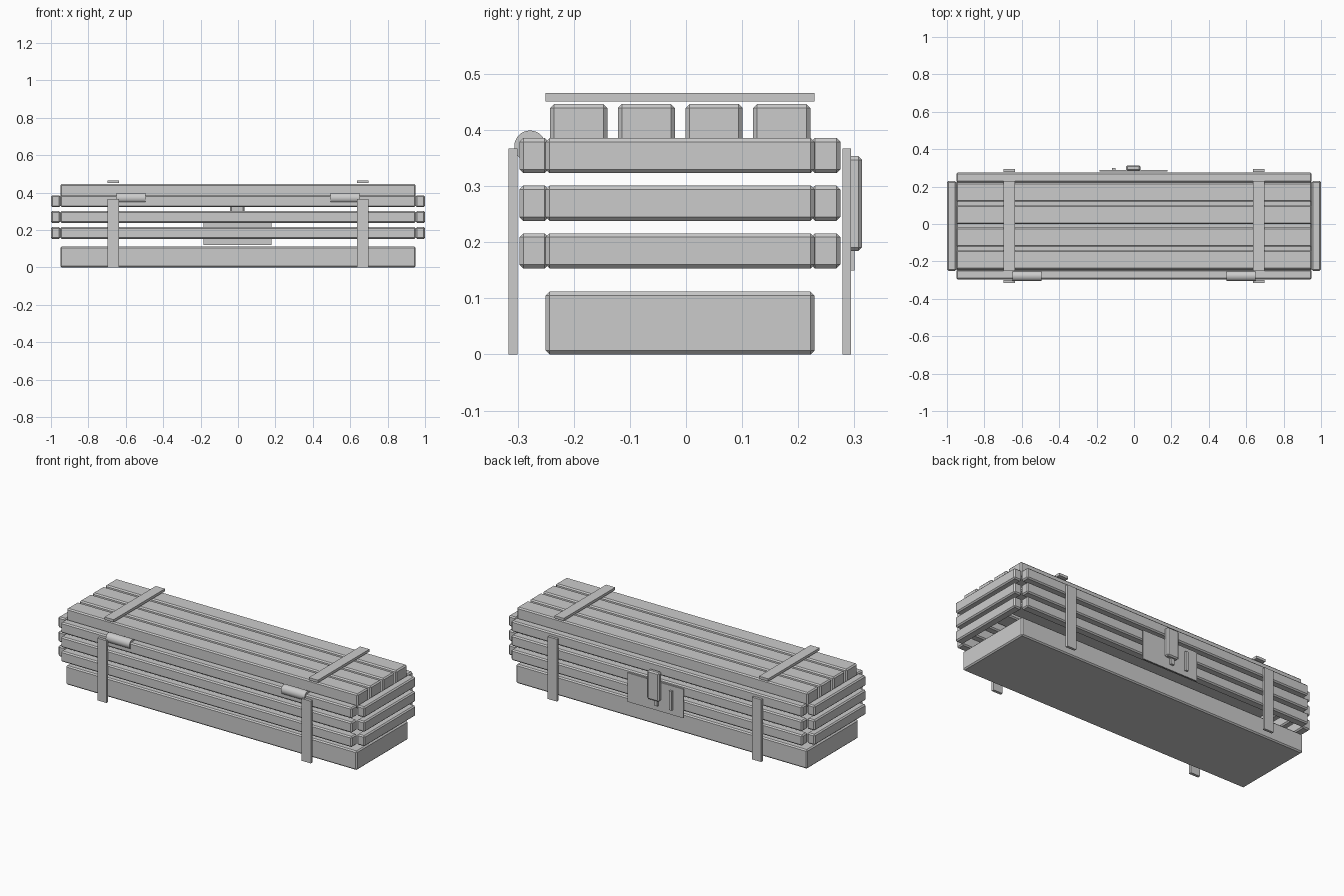
import bpy, math

if "Cube" in bpy.data.objects:
    bpy.data.objects.remove(bpy.data.objects["Cube"])


def box(name, x, y, z, bevel=0.0):
    """Box from (min, max) pairs, with an optional chamfer."""
    bpy.ops.mesh.primitive_cube_add(size=1, location=[sum(r) / 2 for r in (x, y, z)])
    o = bpy.context.object
    o.name = name
    o.scale = [r[1] - r[0] for r in (x, y, z)]
    bpy.ops.object.transform_apply(location=False, rotation=False, scale=True)
    if bevel:
        m = o.modifiers.new("chamfer", 'BEVEL')
        m.width = bevel
        m.segments = 1
    return o


# Solid base
box("base", (-0.95, 0.95), (-0.25, 0.229), (0, 0.112), 0.007)

# Three rings of side slats
for i, z in enumerate(((0.153, 0.216), (0.238, 0.301), (0.323, 0.386))):
    box(f"front_slat_{i}", (-0.95, 0.95), (-0.297, -0.245), z, 0.007)
    box(f"back_slat_{i}", (-0.95, 0.95), (0.223, 0.275), z, 0.007)
    for side, x in (("left", (-1.0, -0.95)), ("right", (0.95, 1.0))):
        box(f"{side}_slat_{i}", x, (-0.25, 0.229), z, 0.007)

# Lid planks
for i in range(4):
    y = -0.242 + i * 0.1205
    box(f"lid_plank_{i}", (-0.95, 0.95), (y, y + 0.102), (0.36, 0.446), 0.007)

# Straps and hinge barrels, one set per side
for side, s in (("left", -1), ("right", 1)):
    x = (s * 0.667 - 0.03, s * 0.667 + 0.03)
    box(f"front_strap_{side}", x, (-0.316, -0.3), (0, 0.367))
    box(f"back_strap_{side}", x, (0.279, 0.294), (0, 0.367))
    box(f"lid_strap_{side}", x, (-0.25, 0.229), (0.451, 0.466))
    bpy.ops.mesh.primitive_cylinder_add(vertices=32, radius=0.028, depth=0.155,
                                        location=(s * 0.572, -0.278, 0.371),
                                        rotation=(0, math.pi / 2, 0))
    bpy.context.object.name = f"hinge_barrel_{side}"
    bpy.ops.object.shade_smooth_by_angle(angle=math.radians(40))

# Latch on the back
box("latch_plate", (-0.185, 0.18), (0.281, 0.288), (0.119, 0.29))
box("latch_hasp", (-0.042, 0.035), (0.284, 0.314), (0.184, 0.354), 0.007)
box("latch_pin", (-0.022, 0.0), (0.285, 0.3), (0.15, 0.2))
box("latch_slot_bar", (-0.117, -0.1), (0.285, 0.3), (0.15, 0.263))
